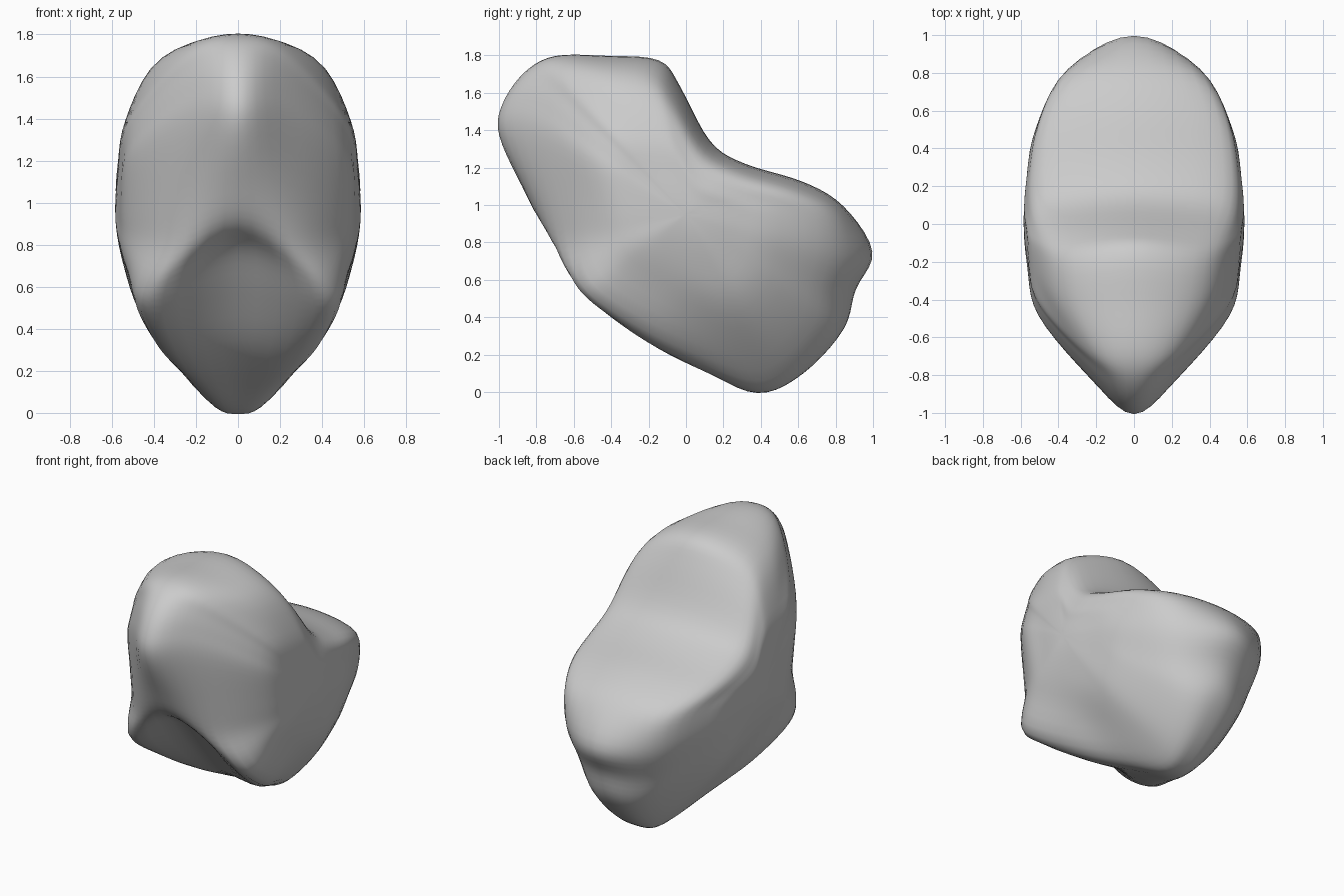
import bpy
import bmesh
from mathutils import Vector

# Remove the default object
cube = bpy.data.objects.get("Cube")
if cube:
    bpy.data.objects.remove(cube, do_unlink=True)

STEPS = 5                              # samples per span of the loft
POLE = Vector((0.585, 0.0, 0.95))      # widest point of the flank

# Stations around the side outline:
# centre line y, z | shoulder x, y, z | flank half-width
STATIONS = [
    (-.70, 1.80, .24, -.67, 1.72, .51),   # crown
    (-.42, 1.80, .35, -.43, 1.70, .53),
    (-.14, 1.78, .38, -.19, 1.67, .54),
    (-.03, 1.64, .41, -.06, 1.54, .55),   # neck
    (.13, 1.34, .47, .10, 1.28, .57),
    (.32, 1.22, .48, .30, 1.17, .57),     # back
    (.62, 1.13, .45, .58, 1.08, .55),
    (.84, 1.0, .37, .79, .96, .53),
    (1.01, .75, .34, .83, .74, .52),      # rear
    (.91, .55, .29, .77, .53, .50),
    (.85, .34, .22, .74, .33, .47),
    (.63, .10, .17, .56, .13, .45),       # keel
    (.38, -.01, .14, .38, .05, .43),
    (.10, .12, .22, .09, .14, .45),
    (-.20, .30, .34, -.20, .27, .48),     # hollow underside
    (-.43, .58, .43, -.50, .46, .52),
    (-.60, .80, .40, -.62, .60, .53),
    (-.77, .91, .31, -.68, .79, .52),
    (-.88, 1.10, .29, -.72, 1.0, .52),    # prow
    (-1.01, 1.37, .24, -.81, 1.38, .51),
    (-.99, 1.54, .22, -.79, 1.55, .50),
    (-.87, 1.71, .22, -.74, 1.65, .50),
]


def spline(a, b, c, d, t):
    """Smooth curve from b to c, guided by its neighbours a and d."""
    return 0.5 * (2 * b + (c - a) * t + (2 * a - 5 * b + 4 * c - d) * t ** 2
                  + (3 * b - a - 3 * c + d) * t ** 3)


def closed_curve(points):
    """Resample a closed loop of points."""
    n = len(points)
    return [spline(points[i - 1], points[i], points[(i + 1) % n],
                   points[(i + 2) % n], s / STEPS)
            for i in range(n) for s in range(STEPS)]


def rib(centre, shoulder, flank):
    """Curve from the centre line over the shoulder to just before the pole."""
    inner = flank.lerp(POLE, 0.5)
    inner.x = flank.x + (POLE.x - flank.x) * 0.7
    mirrored = Vector((-shoulder.x, shoulder.y, shoulder.z))
    beyond = 2 * POLE - inner
    beyond.x = inner.x
    keys = [mirrored, centre, shoulder, flank, inner, POLE, beyond]
    points = [spline(*keys[k:k + 4], s / STEPS)
              for k in range(4) for s in range(STEPS)]
    points[0].x = 0.0
    return points


def build_body():
    centres, shoulders, flanks = [], [], []
    for cy, cz, x, y, z, width in STATIONS:
        shoulder = Vector((x, y, z))
        flank = shoulder.lerp(POLE, 0.4)
        flank.x = width
        centres.append(Vector((0, cy, cz)))
        shoulders.append(shoulder)
        flanks.append(flank)
    loops = [closed_curve(p) for p in (centres, shoulders, flanks)]
    ribs = [rib(*trio) for trio in zip(*loops)]

    # Skin the ribs of one half and close it at the pole
    bm = bmesh.new()
    rows = [[bm.verts.new(p) for p in points] for points in ribs]
    tip = bm.verts.new(POLE)
    for i, row in enumerate(rows):
        following = rows[(i + 1) % len(rows)]
        for j in range(len(row) - 1):
            bm.faces.new((row[j], row[j + 1], following[j + 1], following[j]))
        bm.faces.new((row[-1], tip, following[-1]))

    # Mirror the half and weld the centre line
    copy = bmesh.ops.duplicate(bm, geom=bm.verts[:] + bm.edges[:] + bm.faces[:])
    for item in copy["geom"]:
        if isinstance(item, bmesh.types.BMVert):
            item.co.x = -item.co.x
    bmesh.ops.remove_doubles(bm, verts=bm.verts[:], dist=0.0005)
    bmesh.ops.recalc_face_normals(bm, faces=bm.faces[:])
    for face in bm.faces:
        face.smooth = True
    mesh = bpy.data.meshes.new("body")
    bm.to_mesh(mesh)
    bm.free()
    body = bpy.data.objects.new("body", mesh)
    bpy.context.collection.objects.link(body)
    return body


# One plain grey for the whole body
grey = bpy.data.materials.new("light grey")
grey.use_nodes = True
colour = (0.6, 0.6, 0.6, 1.0)
grey.diffuse_color = colour
grey.node_tree.nodes["Principled BSDF"].inputs["Base Color"].default_value = colour

body = build_body()
body.data.materials.append(grey)

# Gentle relaxing of the skin
relax = body.modifiers.new("relax", "SMOOTH")
relax.factor = 0.5
relax.iterations = 6
